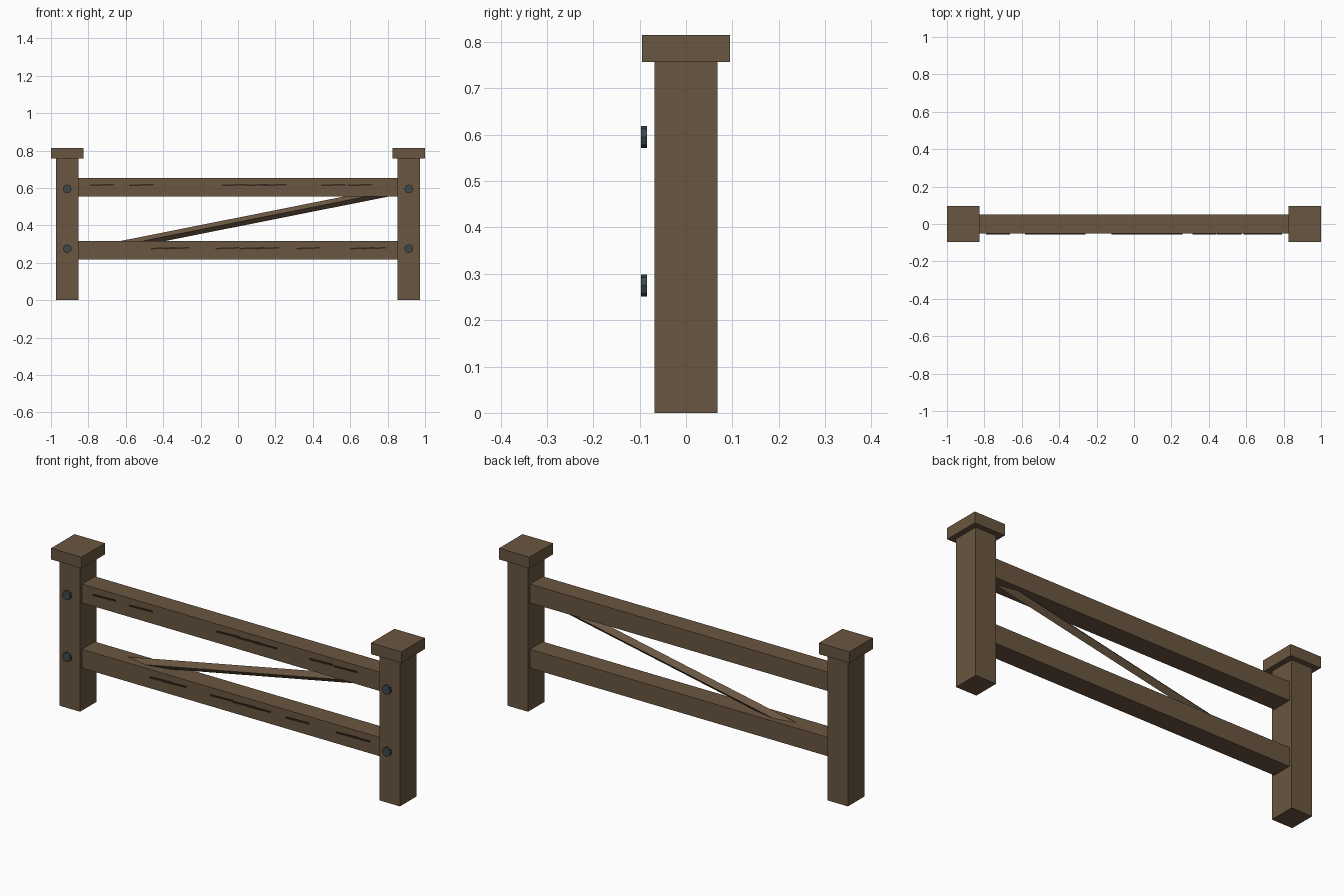
import bpy, math
from mathutils import Matrix, Vector

if "Cube" in bpy.data.objects:
    bpy.data.objects.remove(bpy.data.objects["Cube"])


def material(name, rgb):
    m = bpy.data.materials.new(name)
    m.diffuse_color = (*rgb, 1)
    m.use_nodes = True
    m.node_tree.nodes["Principled BSDF"].inputs["Base Color"].default_value = m.diffuse_color
    return m


WOOD = material("brown wood", (0.143, 0.094, 0.052))
GRAIN = material("dark grain", (0.035, 0.023, 0.014))
IRON = material("dark iron", (0.045, 0.066, 0.068))


def box(name, center, size, mat, tilt=0.0, roll=0.0):
    """Box turned by roll about its length (x), then by tilt in the front plane."""
    bpy.ops.mesh.primitive_cube_add(size=1)
    ob = bpy.context.object
    ob.name = name
    ob.data.transform(Matrix.Translation(Vector(center))
                      @ Matrix.Rotation(-tilt, 4, 'Y')
                      @ Matrix.Rotation(roll, 4, 'X')
                      @ Matrix.Diagonal((*size, 1)))
    ob.data.materials.append(mat)
    return ob


# Posts with caps and bolts
for side, s in (("left", -1), ("right", 1)):
    x = s * 0.913
    box(f"{side}_post", (x, 0, 0.379), (0.118, 0.136, 0.758), WOOD)
    box(f"{side}_cap", (x, 0, 0.786), (0.174, 0.19, 0.058), WOOD)
    for level, z in (("lower", 0.275), ("upper", 0.595)):
        bpy.ops.mesh.primitive_cylinder_add(
            vertices=8, radius=0.024, depth=0.013,
            location=(x, -0.0905, z), rotation=(math.pi / 2, 0, 0))
        bolt = bpy.context.object
        bolt.name = f"{side}_{level}_bolt"
        bolt.data.materials.append(IRON)

# Rails with thin grain marks on the front
rails = (
    ("lower", 0.2675, 0.278, (-0.40, -0.325, -0.056, 0.075, 0.157, 0.377, 0.665, 0.725)),
    ("upper", 0.604, 0.616, (-0.727, -0.517, -0.02, 0.10, 0.195, 0.51, 0.65)),
)
for level, z, mark_z, marks in rails:
    box(f"{level}_rail", (0, 0, z), (1.73, 0.104, 0.097), WOOD)
    for i, x in enumerate(marks):
        box(f"{level}_grain_{i + 1}", (x, -0.053, mark_z), (0.13, 0.008, 0.008),
            GRAIN, tilt=math.radians(2))

# Diagonal brace, set on edge, with its ends buried in the rails
slope = math.atan(0.199)
mid_x = 0.05
box("diagonal_brace", (mid_x, 0.002, 0.316 + (mid_x + 0.512) * 0.199),
    (1.54, 0.033, 0.033), WOOD, tilt=slope, roll=math.pi / 4)
